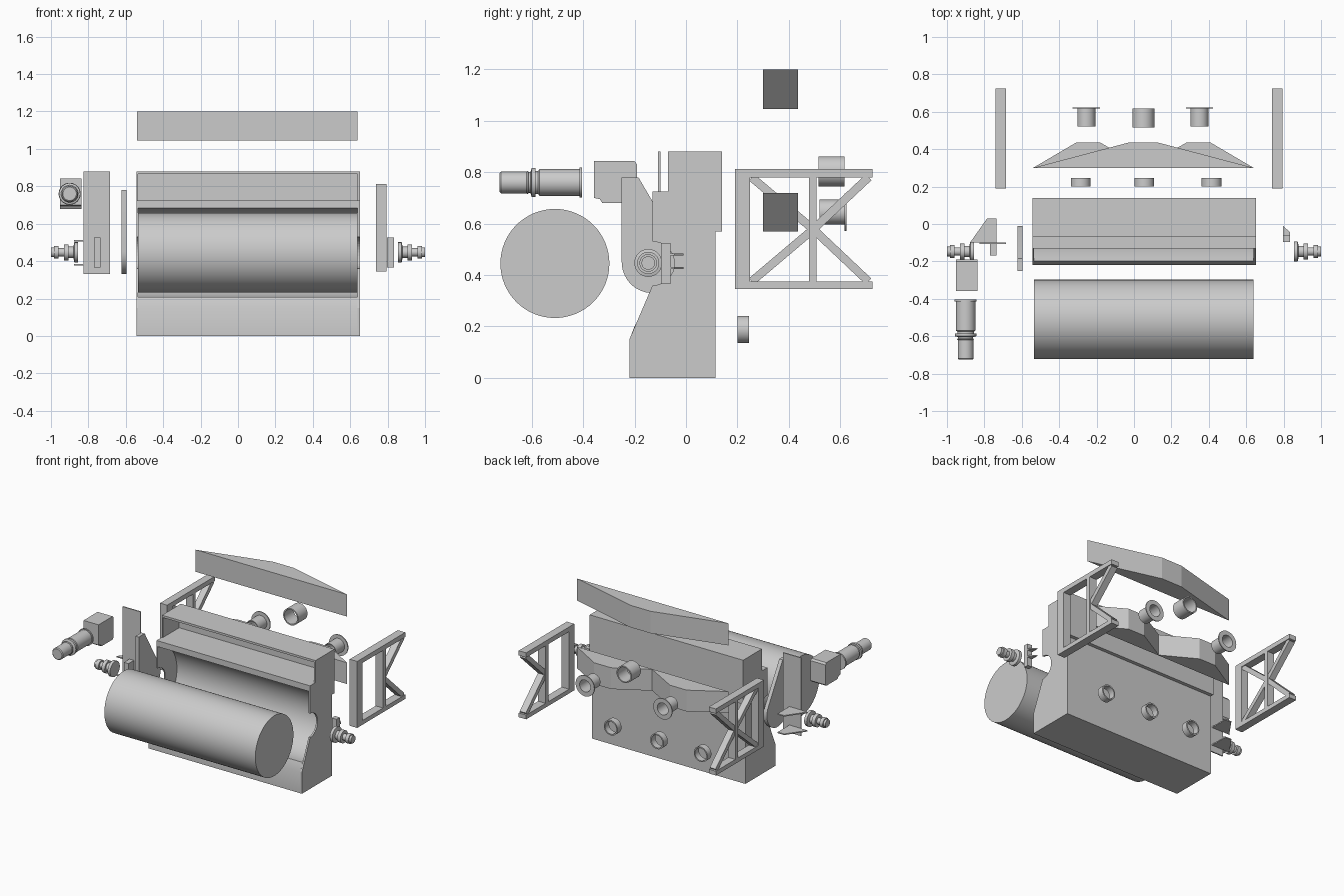
import bpy, bmesh
from math import sin, cos, pi, radians, atan2, hypot
from mathutils import Matrix, Vector

if "Cube" in bpy.data.objects:
    bpy.data.objects.remove(bpy.data.objects["Cube"])


def finish(name, bm, smooth=False):
    bmesh.ops.recalc_face_normals(bm, faces=bm.faces)
    me = bpy.data.meshes.new(name)
    bm.to_mesh(me)
    bm.free()
    ob = bpy.data.objects.new(name, me)
    bpy.context.collection.objects.link(ob)
    if smooth:
        bpy.ops.object.select_all(action='DESELECT')
        ob.select_set(True)
        bpy.context.view_layer.objects.active = ob
        bpy.ops.object.shade_smooth_by_angle(angle=radians(30))
    return ob


def prism(name, pts, axis, lo, hi, smooth=False):
    """Extrude a 2D outline: axis x takes (y, z) points, axis z takes (x, y)."""
    bm = bmesh.new()
    place = (lambda p, t: (t, p[0], p[1])) if axis == 'x' else (lambda p, t: (p[0], p[1], t))
    a = [bm.verts.new(place(p, lo)) for p in pts]
    b = [bm.verts.new(place(p, hi)) for p in pts]
    bm.faces.new(a)
    bm.faces.new(b)
    n = len(pts)
    for i in range(n):
        j = (i + 1) % n
        bm.faces.new((a[i], a[j], b[j], b[i]))
    return finish(name, bm, smooth)


def box(name, x0, x1, y0, y1, z0, z1):
    return prism(name, [(x0, y0), (x1, y0), (x1, y1), (x0, y1)], 'z', z0, z1)


def lathe(name, origin, axis, prof, closed=False, n=40):
    """Spin (distance, radius) points around the x or y axis."""
    bm = bmesh.new()
    rings = []
    for d, r in prof:
        ring = []
        for k in range(n):
            u, v = r * cos(2 * pi * k / n), r * sin(2 * pi * k / n)
            off = (d, u, v) if axis == 'x' else (u, d, v)
            ring.append(bm.verts.new(Vector(origin) + Vector(off)))
        rings.append(ring)
    pairs = list(zip(rings, rings[1:]))
    if closed:
        pairs.append((rings[-1], rings[0]))
    else:
        bm.faces.new(rings[0])
        bm.faces.new(rings[-1])
    for a, b in pairs:
        for k in range(n):
            j = (k + 1) % n
            bm.faces.new((a[k], a[j], b[j], b[k]))
    return finish(name, bm, True)


def arc(cy, cz, r, a0, a1, n):
    return [(cy + r * cos(radians(a0 + (a1 - a0) * i / n)),
             cz + r * sin(radians(a0 + (a1 - a0) * i / n))) for i in range(n + 1)]


# Main roller
lathe("roller", (0, -0.51, 0.445), 'x', [(-0.535, 0.212), (0.64, 0.212)], n=64)

# Body with curved roller trough and open upper channel
trough = arc(-0.155, 0.445, 0.24, -100, 84, 24)
core = [(-0.22, 0), (0.115, 0), (0.115, 0.57), (0.14, 0.57), (0.14, 0.88), (-0.07, 0.88),
        (-0.07, 0.865), (0.11, 0.865), (0.11, 0.725), (-0.13, 0.725)]
prism("body", core + trough[::-1] + [(-0.22, 0.15)], 'x', -0.535, 0.64, True)

# Body end plates with axle notch
plate = [(-0.22, 0), (0.115, 0), (0.115, 0.57), (0.14, 0.57), (0.14, 0.88), (-0.07, 0.88),
         (-0.07, 0.725), (-0.13, 0.725)]
plate += arc(-0.13, 0.445, 0.085, 90, -90, 16) + [(-0.22, 0.15)]
prism("end_plate_left", plate, 'x', -0.543, -0.535)
prism("end_plate_right", plate, 'x', 0.64, 0.652)

# Hood and twin-lobe duct behind the body
prism("hood", [(-0.54, 0.3), (0.64, 0.3), (0.13, 0.435), (-0.03, 0.435)], 'z', 1.045, 1.2)
prism("rear_duct", [(-0.54, 0.3), (0.64, 0.3), (0.41, 0.435), (0.28, 0.435), (0.05, 0.305),
                    (-0.18, 0.435), (-0.31, 0.435)], 'z', 0.57, 0.72)

# Flanged duct outlets
for side, x in (("left", -0.255), ("right", 0.35)):
    lathe("outlet_" + side, (x, 0, 0.645), 'y',
          [(0.52, 0.042), (0.52, 0.048), (0.617, 0.048), (0.617, 0.073), (0.624, 0.073),
           (0.624, 0.042)], True)
lathe("outlet_middle", (0.05, 0, 0.803), 'y',
      [(0.515, 0.05), (0.515, 0.059), (0.617, 0.059), (0.617, 0.05)], True)

# Lower port rings
for i, x in enumerate((-0.285, 0.055, 0.415)):
    lathe(f"port_ring_{i + 1}", (x, 0, 0.188), 'y',
          [(0.2, 0.044), (0.2, 0.053), (0.245, 0.053), (0.245, 0.044)], True)


def strut(name, x0, x1, p, q, w):
    dy, dz = q[0] - p[0], q[1] - p[1]
    l = hypot(dy, dz)
    ny, nz = -dz / l * w / 2, dy / l * w / 2
    prism(name, [(p[0] + ny, p[1] + nz), (q[0] + ny, q[1] + nz),
                 (q[0] - ny, q[1] - nz), (p[0] - ny, p[1] - nz)], 'x', x0, x1)


# Side frames: right has a K brace, left has a full X brace
for side, x0, x1 in (("left", -0.74, -0.685), ("right", 0.737, 0.795)):
    n = "frame_" + side
    box(n + "_top_rail", x0, x1, 0.19, 0.725, 0.78, 0.813)
    box(n + "_bottom_rail", x0, x1, 0.19, 0.725, 0.345, 0.375)
    box(n + "_front_post", x0, x1, 0.19, 0.248, 0.375, 0.78)
    box(n + "_middle_post", x0, x1, 0.478, 0.508, 0.375, 0.78)
    ends = [0.71] if side == "right" else [0.71, 0.255]
    for y in ends:
        for z in (0.375, 0.78):
            strut(f"{n}_brace", x0 + 0.005, x1 - 0.005, (0.495, 0.578), (y, z), 0.032)

# Drive guard
prism("drive_guard", [(-0.185, 0.78), (-0.25, 0.78)] + arc(-0.13, 0.45, 0.12, 180, 385, 24),
      'x', -0.623, -0.597, True)

# Left mounting plate and bearing bracket
box("mounting_plate", -0.825, -0.685, -0.108, -0.1, 0.33, 0.88)
box("bracket_block_left", -0.77, -0.735, -0.168, -0.108, 0.365, 0.525)
for z in (0.38, 0.51):
    prism("gusset_left", [(-0.877, -0.1), (-0.735, -0.1), (-0.735, 0.03), (-0.785, 0.03)],
          'z', z - 0.004, z + 0.004)

# Right bearing bracket
box("bracket_block_right", 0.797, 0.835, -0.095, -0.06, 0.365, 0.525)
for z in (0.428, 0.48):
    prism("gusset_right", [(0.797, -0.06), (0.835, -0.06), (0.835, -0.045), (0.797, -0.01)],
          'z', z - 0.004, z + 0.004)

# Axle bearings, mirrored
bearing = [(0.855, 0.054), (0.875, 0.054), (0.88, 0.03), (0.905, 0.03), (0.905, 0.043),
           (0.93, 0.043), (0.93, 0.022), (0.96, 0.022), (0.96, 0.034), (0.985, 0.034),
           (0.985, 0.026), (1.0, 0.026)]
for side, s in (("left", -1), ("right", 1)):
    lathe("bearing_" + side, (0, -0.147, 0.447), 'x', [(s * d, r) for d, r in bearing])

# Gearbox and motor
prism("gearbox", [(-0.357, 0.843), (-0.2, 0.843), (-0.19, 0.83), (-0.19, 0.69), (-0.2, 0.68),
                  (-0.325, 0.68), (-0.335, 0.695), (-0.357, 0.7)], 'x', -0.953, -0.836)
lathe("motor", (-0.9, 0, 0.76), 'y',
      [(-0.405, 0.059), (-0.415, 0.059), (-0.415, 0.052), (-0.57, 0.052), (-0.575, 0.045),
       (-0.585, 0.045), (-0.585, 0.057), (-0.6, 0.057), (-0.605, 0.04), (-0.612, 0.04),
       (-0.615, 0.046), (-0.62, 0.042), (-0.72, 0.042), (-0.725, 0.036)])
